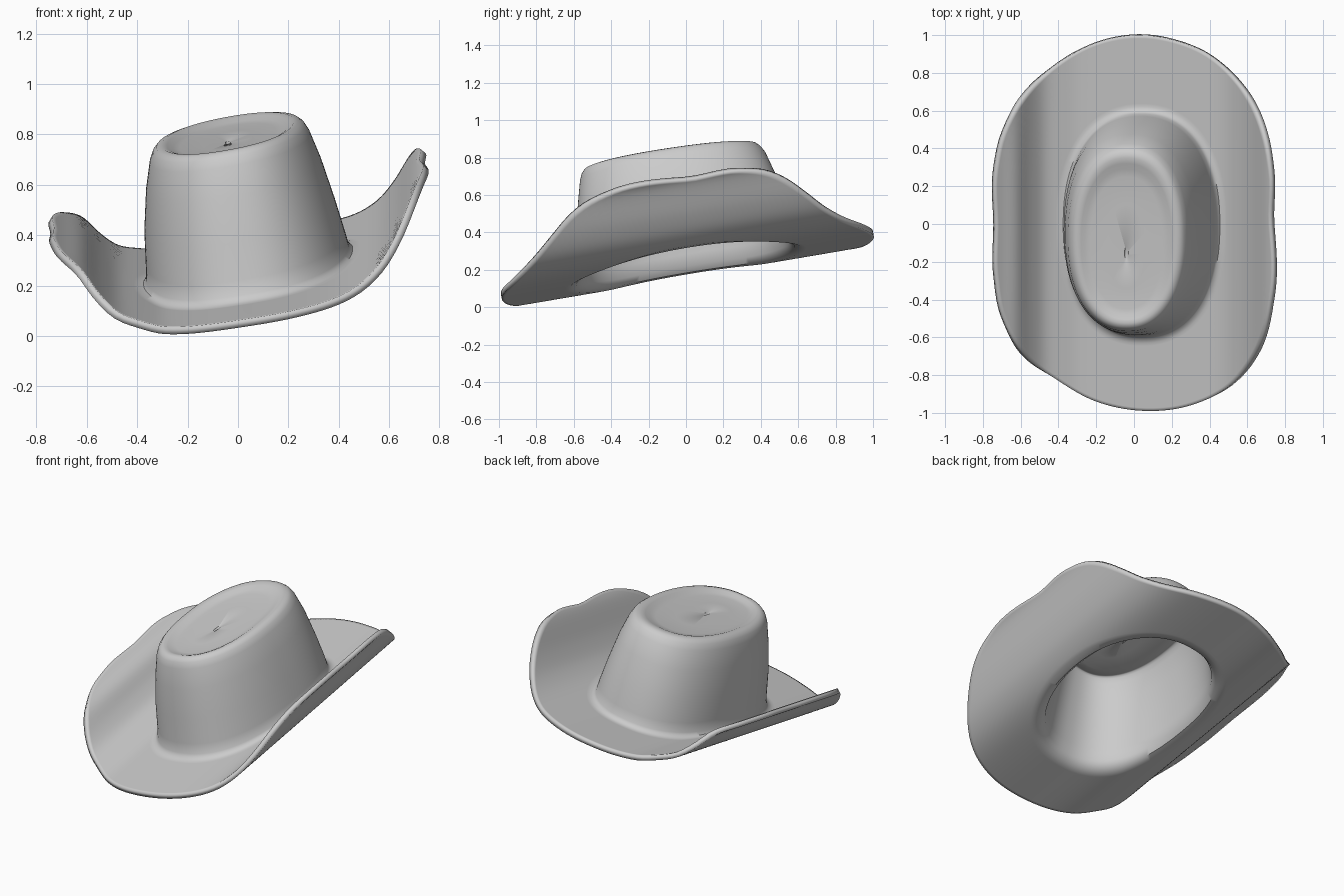
import bpy, bmesh, math

if "Cube" in bpy.data.objects:
    bpy.data.objects.remove(bpy.data.objects["Cube"], do_unlink=True)

SEG, BRIM_STEPS, THICK = 144, 22, 0.03

felt = bpy.data.materials.new("grey felt")
felt.use_nodes = True
colour = (0.6, 0.6, 0.6, 1)
felt.diffuse_color = colour
felt.node_tree.nodes["Principled BSDF"].inputs["Base Color"].default_value = colour


def smooth_curve(points, x):
    """Cubic interpolation through sorted (x, y) points."""
    last = len(points) - 1
    x = min(max(x, points[0][0]), points[-1][0])
    i = next(k for k in range(last) if x <= points[k + 1][0])

    def slope(k):
        a, b = points[max(k - 1, 0)], points[min(k + 1, last)]
        return (b[1] - a[1]) / (b[0] - a[0])
    (x0, y0), (x1, y1) = points[i], points[i + 1]
    h = x1 - x0
    t = (x - x0) / h
    return ((1 + 2 * t) * (1 - t) ** 2 * y0 + t * (1 - t) ** 2 * h * slope(i)
            + t * t * (3 - 2 * t) * y1 + t * t * (t - 1) * h * slope(i + 1))


# Cross-section of the brim, rolled up at both sides
ROLL = [(-0.76, 0.42), (-0.7, 0.385), (-0.62, 0.34), (-0.55, 0.26), (-0.48, 0.2),
        (-0.4, 0.175), (-0.28, 0.16), (0, 0.2), (0.3, 0.255), (0.45, 0.305),
        (0.55, 0.38), (0.62, 0.48), (0.7, 0.64), (0.75, 0.7)]

# Brim outline in plan
OUTLINE = [(0.72, 0), (0.72, 0.28), (0.69, 0.45), (0.59, 0.69), (0.4, 0.89), (0.22, 0.97),
           (0.02, 1), (-0.2, 0.96), (-0.4, 0.85), (-0.55, 0.71), (-0.69, 0.48),
           (-0.73, 0.3), (-0.73, 0), (-0.73, -0.28), (-0.69, -0.5), (-0.57, -0.7),
           (-0.4, -0.83), (-0.2, -0.94), (0.08, -0.99), (0.3, -0.96), (0.5, -0.86),
           (0.64, -0.68), (0.72, -0.4)]
polar = sorted((math.atan2(y, x), math.hypot(x, y)) for x, y in OUTLINE)
polar = ([(a - math.tau, r) for a, r in polar[-3:]] + polar
         + [(a + math.tau, r) for a, r in polar[:3]])


def brim_z(x, y):
    return smooth_curve(ROLL, x) + 0.17 * y + THICK


def top_z(x, y):
    return 0.825 + 0.18 * x + 0.15 * y


def oval(angle, left, right, front, back):
    c, s = math.cos(angle), math.sin(angle)
    power = 2 / 2.25
    x = math.copysign(abs(c) ** power, c)
    y = math.copysign(abs(s) ** power, s)
    return ((left + right) / 2 + x * (right - left) / 2,
            (front + back) / 2 + y * (back - front) / 2)


# Crown rings: height fraction, left, right, front, back
CROWN = [(0.955, -0.05, -0.03, -0.19, -0.12), (0.962, -0.14, 0.06, -0.34, 0.1),
         (0.962, -0.23, 0.15, -0.45, 0.25), (0.972, -0.26, 0.18, -0.48, 0.29),
         (0.99, -0.28, 0.2, -0.505, 0.32), (1.0, -0.3, 0.22, -0.525, 0.35),
         (0.99, -0.323, 0.245, -0.545, 0.38), (0.96, -0.338, 0.265, -0.558, 0.4),
         (0.9, -0.35, 0.285, -0.567, 0.425), (0.7, -0.365, 0.33, -0.578, 0.475),
         (0.4, -0.372, 0.385, -0.587, 0.53), (0.15, -0.366, 0.425, -0.59, 0.57),
         (0.05, -0.365, 0.44, -0.594, 0.583), (0.015, -0.375, 0.455, -0.606, 0.597),
         (0.0, -0.4, 0.48, -0.63, 0.62)]

angles = [math.tau * k / SEG for k in range(SEG)]
rings = []
for t, *box in CROWN:
    ring = []
    for a in angles:
        x, y = oval(a, *box)
        ring.append((x, y, (1 - t) * brim_z(x, y) + t * top_z(x, y)))
    rings.append(ring)

# Brim rings spread from the crown foot to the outline
foot = rings[-1]
for step in range(1, BRIM_STEPS + 1):
    s = step / BRIM_STEPS
    ring = []
    for x0, y0, _ in foot:
        a = math.atan2(y0, x0)
        r = smooth_curve(polar, a)
        x = x0 + (r * math.cos(a) - x0) * s
        y = y0 + (r * math.sin(a) - y0) * s
        ring.append((x, y, brim_z(x, y)))
    rings.append(ring)

# Skin the rings into one shell, closed by a small pinch in the top
bm = bmesh.new()
loops = [[bm.verts.new(p) for p in ring] for ring in rings]
pinch = bm.verts.new((-0.04, -0.15, top_z(-0.04, -0.15) - 0.045))
for k in range(SEG):
    n = (k + 1) % SEG
    bm.faces.new((pinch, loops[0][k], loops[0][n]))
    for inner, outer in zip(loops, loops[1:]):
        bm.faces.new((inner[k], outer[k], outer[n], inner[n]))
mesh = bpy.data.meshes.new("hat_shell")
bm.to_mesh(mesh)
bm.free()
mesh.materials.append(felt)
hat = bpy.data.objects.new("hat_shell", mesh)
bpy.context.collection.objects.link(hat)

# Felt thickness, grown inwards
solid = hat.modifiers.new("thickness", 'SOLIDIFY')
solid.thickness = THICK
solid.offset = -1

bpy.context.view_layer.objects.active = hat
hat.select_set(True)
bpy.ops.object.shade_smooth_by_angle(angle=math.radians(50))
